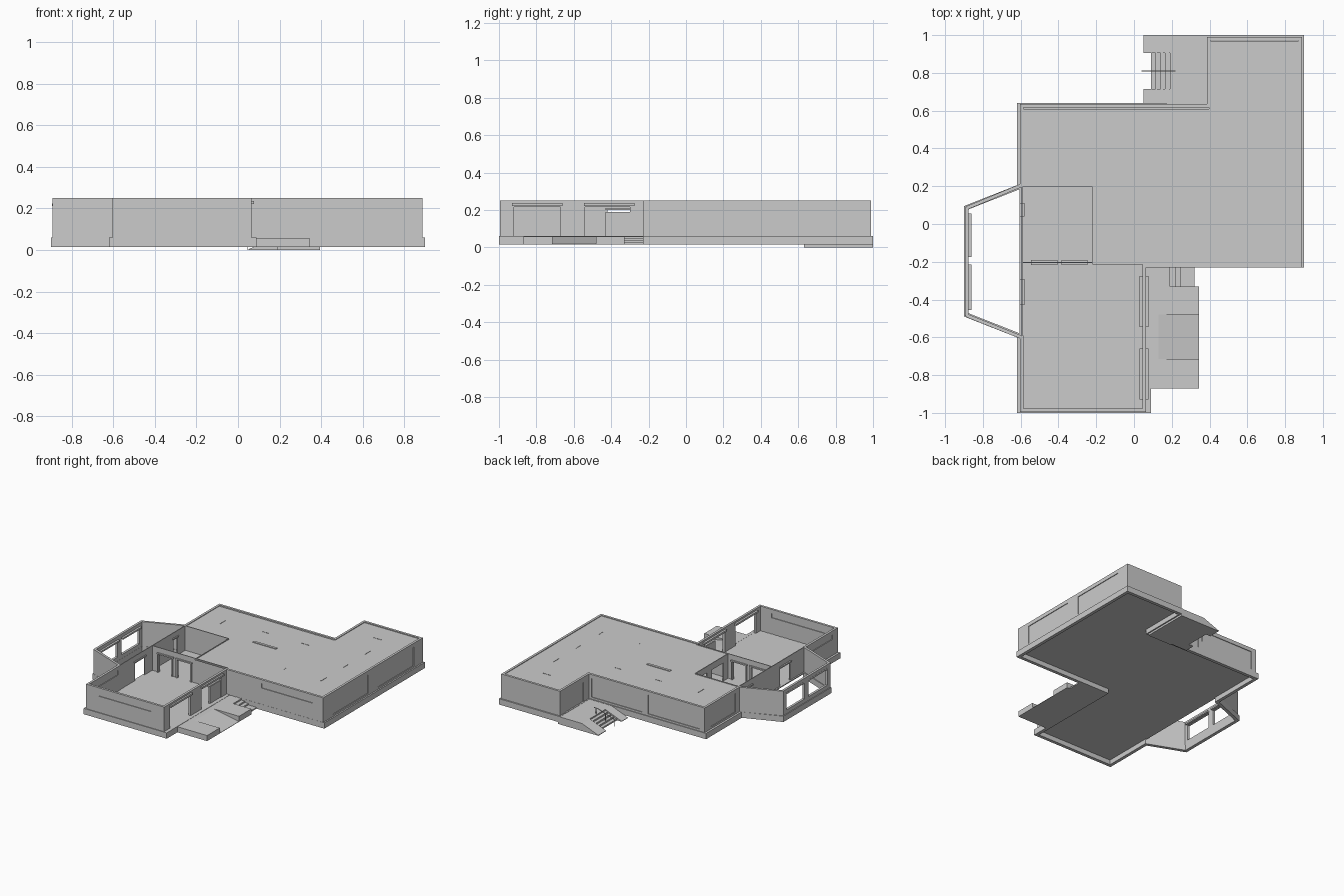
import bpy, bmesh, math
from mathutils import Vector

if "Cube" in bpy.data.objects:
    bpy.data.objects.remove(bpy.data.objects["Cube"])


def make(name, bm):
    bmesh.ops.recalc_face_normals(bm, faces=bm.faces)
    me = bpy.data.meshes.new(name)
    bm.to_mesh(me)
    bm.free()
    ob = bpy.data.objects.new(name, me)
    bpy.context.collection.objects.link(ob)
    return ob


def add_prism(bm, pts, vec):
    f = bm.faces.new([bm.verts.new(p) for p in pts])
    ext = bmesh.ops.extrude_face_region(bm, geom=[f], use_keep_orig=True)
    vs = [g for g in ext["geom"] if isinstance(g, bmesh.types.BMVert)]
    bmesh.ops.translate(bm, vec=vec, verts=vs)


def slab(name, outline, z0, z1):
    bm = bmesh.new()
    add_prism(bm, [(x, y, z0) for x, y in outline], (0, 0, z1 - z0))
    return make(name, bm)


def box(name, x0, x1, y0, y1, z0, z1):
    return slab(name, [(x0, y0), (x1, y0), (x1, y1), (x0, y1)], z0, z1)


def side_prism(name, prof, y0, y1):
    bm = bmesh.new()
    add_prism(bm, [(x, y0, z) for x, z in prof], (0, y1 - y0, 0))
    return make(name, bm)


def inset(pts, d):
    # mitred inward offset of a counter-clockwise outline
    out = []
    for i, p in enumerate(pts):
        p = Vector(p)
        a = (p - Vector(pts[i - 1])).normalized()
        b = (Vector(pts[(i + 1) % len(pts)]) - p).normalized()
        na, nb = Vector((-a.y, a.x)), Vector((-b.y, b.x))
        out.append(p + (na + nb) * d / (1 + na.dot(nb)))
    return out


def ring(name, pts, d, z0, z1):
    # hollow skirt following the outline
    inn = inset(pts, d)
    bm = bmesh.new()
    loops = [[bm.verts.new((q[0], q[1], z)) for q in ps]
             for ps, z in ((pts, z0), (pts, z1), (inn, z1), (inn, z0))]
    n = len(pts)
    for k in range(4):
        A, B = loops[k], loops[(k + 1) % 4]
        for i in range(n):
            j = (i + 1) % n
            bm.faces.new((A[i], A[j], B[j], B[i]))
    return make(name, bm)


FLOOR, TOP = 0.06, 0.25


def wall(name, p, q, holes=(), t=0.018, ext=0.009, glass=True):
    # holes: (start, end, low, high), start and end along the wall
    p, q = Vector(p), Vector(q)
    L = (q - p).length
    d = (q - p) / L
    n = Vector((-d.y, d.x))

    def piece(bm, s0, s1, z0, z1, th):
        c = [p + d * s + n * o for s, o in
             ((s0, -th / 2), (s1, -th / 2), (s1, th / 2), (s0, th / 2))]
        add_prism(bm, [(v.x, v.y, z0) for v in c], (0, 0, z1 - z0))

    bm, panes = bmesh.new(), bmesh.new()
    s = -ext
    for a, b, lo, hi in sorted(holes):
        piece(bm, s, a, FLOOR, TOP, t)
        if lo > FLOOR:
            piece(bm, a, b, FLOOR, lo, t)
        piece(bm, a, b, hi, TOP, t)
        if glass:
            piece(panes, a, b, lo, hi, t * 0.4)
        s = b
    piece(bm, s, L + ext, FLOOR, TOP, t)
    make(name, bm)
    if glass and holes:
        make(name + "_panes", panes)
    else:
        panes.free()


# plinth skirt around the whole plan, and the floor sheet
plinth = [(-.62, -1), (.09, -1), (.09, -.23), (.9, -.23), (.9, 1), (.38, 1),
          (.38, .64), (-.62, .64), (-.62, .205), (-.9, .095), (-.9, -.49), (-.62, -.6)]
ring("plinth", plinth, 0.025, 0.015, FLOOR)
slab("floor", [(-.605, -.985), (.075, -.985), (.075, -.215), (.885, -.215), (.885, .97),
               (.395, .97), (.395, .62), (-.605, .62)], 0.052, 0.0595)

# roof sheet with the open court left out
slab("roof", [(-.22, -.215), (.875, -.215), (.875, .968), (.398, .968), (.398, .608),
              (-.59, .608), (-.59, .2), (-.22, .2)], 0.24, 0.245)

# outer walls
wall("front_wing_wall", (-.595, -.985), (.055, -.985), [(.095, .545, .185, .22)])
wall("entrance_wall", (.055, -.985), (.055, -.22),
     [(.065, .315, FLOOR, .215), (.445, .685, FLOOR, .215)], glass=False)
wall("front_main_wall", (.055, -.22), (.88, -.22), [(.305, .745, .185, .22)])
wall("right_wall", (.88, -.22), (.88, .98), [(.11, .54, .075, .22), (.66, 1.1, .075, .22)])
wall("back_wall", (.88, .98), (.395, .98))
wall("back_door_wall", (.395, .98), (.395, .625), [(.06, .28, FLOOR, .21)])
wall("back_long_wall", (.395, .625), (-.595, .625),
     [(.03, .465, .075, .22), (.515, .955, .075, .22)])
wall("left_wall", (-.595, .625), (-.595, .205), [(.07, .37, .075, .22)])
wall("bay_back_wall", (-.595, .205), (-.885, .085), ext=0.003)
wall("bay_wall", (-.885, .085), (-.885, -.485),
     [(.035, .255, .09, .21), (.305, .535, .09, .21)], ext=0.003, glass=False)
wall("bay_front_wall", (-.885, -.485), (-.595, -.6), ext=0.003)
wall("left_front_wall", (-.595, -.6), (-.595, -.985), [(.03, .33, .185, .22)])

# thin inner walls with door openings
wall("hall_wall", (-.59, -.203), (.05, -.203),
     [(.05, .17, FLOOR, .2), (.21, .33, FLOOR, .2)], t=.006, ext=0, glass=False)
wall("bay_inner_wall", (-.592, .2), (-.592, -.6),
     [(.1, .15, FLOOR, .2), (.5, .62, FLOOR, .2)], t=.006, ext=0, glass=False)
wall("court_right_wall", (-.218, -.2), (-.218, .2),
     [(.06, .2, FLOOR, .2), (.26, .33, FLOOR, .2)], t=.006, ext=0, glass=False)
wall("court_back_wall", (-.59, .2), (-.22, .2), t=.006, ext=0)

# lintels and frames over the openings
for i, (a, b) in enumerate([(-.93, -.66), (-.545, -.275)]):
    box(f"entrance_lintel_{i}", .03, .077, a, b, .222, .236)
for i, (a, b) in enumerate([(-.17, .05), (-.45, -.22)]):
    box(f"bay_lintel_{i}", -.895, -.86, a - .005, b + .005, .212, .224)
for i, x0 in enumerate((-.545, -.385)):
    box(f"hall_door_lintel_{i}", x0, x0 + .14, -.216, -.19, .2, .21)
    for x in (x0 + .002, x0 + .125):
        box("hall_door_jamb", x, x + .01, -.214, -.192, FLOOR, .2)
for a, b in ((-.43, -.29), (.04, .11)):
    box("bay_door_lintel", -.605, -.58, a, b, .2, .21)

# interior leaf of the entrance door
box("entrance_door", .05, .06, -.43, -.3, FLOOR, .19)

# entrance platforms with a ramp between them
box("entrance_landing", .08, .13, -.87, -.33, .015, .058)
box("ramp_side_front", .13, .345, -.87, -.715, .015, .058)
box("ramp_side_back", .13, .345, -.48, -.33, .015, .058)
side_prism("entrance_ramp", [(.13, .015), (.345, .015), (.345, .018), (.13, .058)], -.715, -.48)
box("stair_landing", .08, .19, -.33, -.225, .015, .058)
for i, (a, b) in enumerate([(.19, .22), (.22, .25), (.25, .32)]):
    box(f"entrance_step_{i}", a, b, -.33, -.23, .015, .047 - i * .011)

# back porch: platform, steps, sloped cheeks and a handrail
box("porch_platform", .19, .395, .63, 1.0, 0.0, .058)
for i in range(4):
    box(f"porch_step_{i}", .09 + i * .025, .115 + i * .025, .715, .905, 0, .012 * (i + 1))
for a, b in ((.64, .715), (.905, 1.0)):
    side_prism("porch_cheek", [(.05, 0), (.19, 0), (.19, .058), (.05, .004)], a, b)
side_prism("porch_rail", [(.04, .05), (.19, .1), (.22, .1), (.22, .104), (.19, .104), (.04, .054)],
           .808, .812)
for x, z0, z1 in ((.045, 0, .053), (.12, .02, .078), (.2, .05, .1)):
    box("rail_post", x, x + .004, .808, .812, z0, z1)

# small raised pieces on the roof
box("roof_bar", -.05, .15, .25, .27, .245, .25)
for x, y, lx, ly in [(-.415, .37, .003, .07), (-.1, .435, .055, .003), (.24, .435, .065, .003),
                     (.6, .8, .065, .003), (.708, .54, .003, .065), (.708, .27, .003, .06),
                     (.708, 0, .003, .065), (.385, .01, .003, .02)]:
    box("roof_mark", x, x + lx, y, y + ly, .245, .247)
